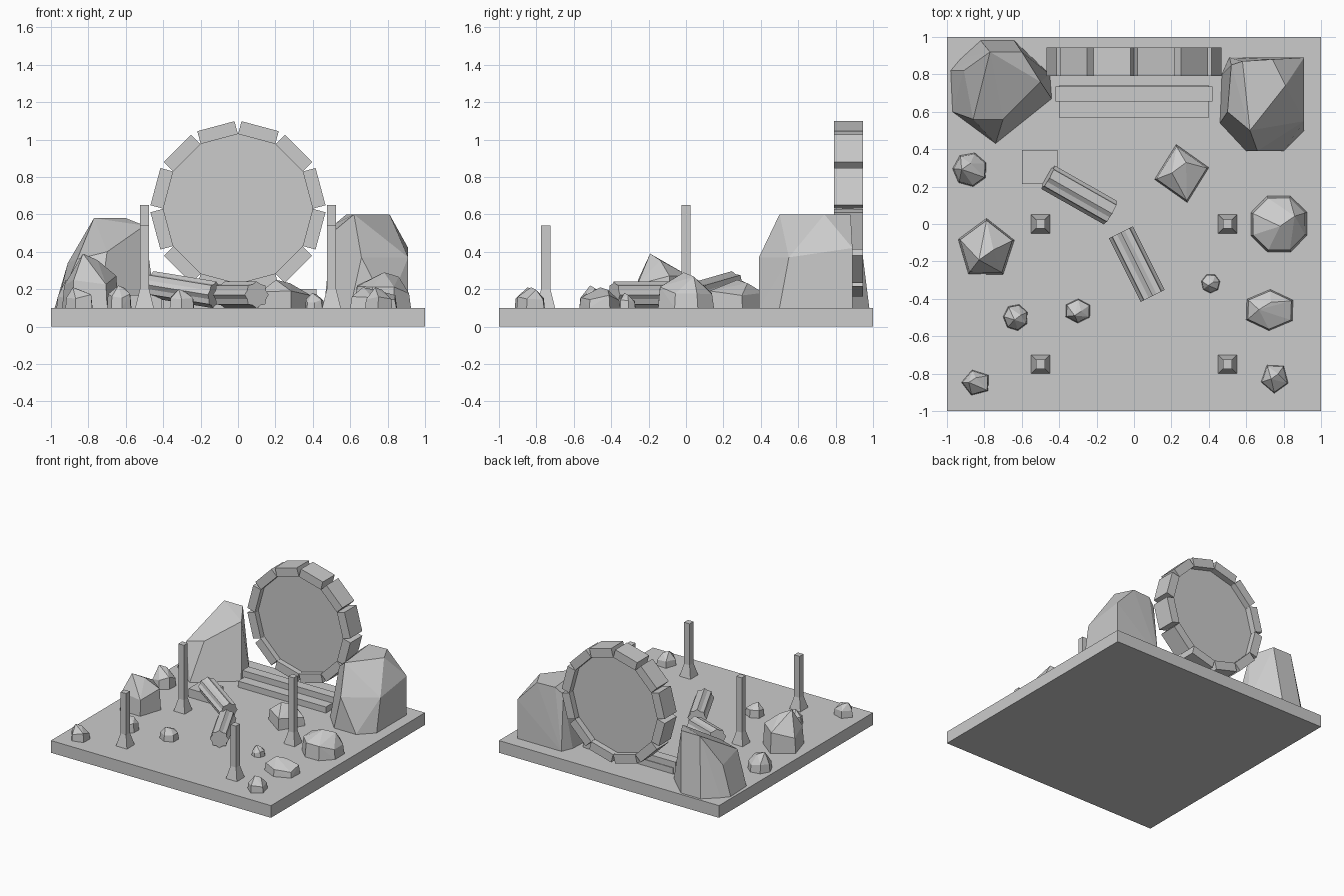
import bpy, bmesh, math, random
from mathutils import Vector, Matrix

GROUND = 0.1
random.seed(4)

if "Cube" in bpy.data.objects:
    bpy.data.objects.remove(bpy.data.objects["Cube"], do_unlink=True)

stone = bpy.data.materials.new("stone grey")
stone.use_nodes = True
stone.diffuse_color = (0.6, 0.6, 0.6, 1)
stone.node_tree.nodes["Principled BSDF"].inputs["Base Color"].default_value = stone.diffuse_color


def finish(name, bm):
    """Turn a bmesh into a flat shaded stone object."""
    bmesh.ops.recalc_face_normals(bm, faces=bm.faces)
    mesh = bpy.data.meshes.new(name)
    bm.to_mesh(mesh)
    bm.free()
    mesh.materials.append(stone)
    obj = bpy.data.objects.new(name, mesh)
    bpy.context.collection.objects.link(obj)
    return obj


def add_box(bm, low, high, turn=Matrix.Identity(4)):
    low, high = Vector(low), Vector(high)
    size = Matrix.Diagonal((*(high - low), 1))
    place = Matrix.Translation((low + high) / 2)
    bmesh.ops.create_cube(bm, size=1, matrix=turn @ place @ size)


def box(name, low, high):
    bm = bmesh.new()
    add_box(bm, low, high)
    finish(name, bm)


def hull(name, points):
    """Wrap a faceted boulder around a few points."""
    bm = bmesh.new()
    for p in points:
        bm.verts.new(p)
    res = bmesh.ops.convex_hull(bm, input=bm.verts[:])
    loose = {v for v in res["geom_interior"] + res["geom_unused"]
             if isinstance(v, bmesh.types.BMVert)}
    bmesh.ops.delete(bm, geom=list(loose), context="VERTS")
    bmesh.ops.dissolve_limit(bm, angle_limit=math.radians(2), verts=bm.verts, edges=bm.edges)
    return finish(name, bm)


def rock(name, x, y, width, depth, top, sides=6, turn=0.3, lean=(0, 0)):
    """Small rock: steep sides, uneven shoulder and an off-centre crown."""
    height = top - GROUND
    ring = [Vector((math.cos(turn + math.tau * i / sides),
                    math.sin(turn + math.tau * i / sides))) for i in range(sides)]
    span = [(min(v[k] for v in ring), max(v[k] for v in ring)) for k in (0, 1)]
    points = []
    for v in ring:
        u, w = [(v[k] - span[k][0]) / (span[k][1] - span[k][0]) - 0.5 for k in (0, 1)]
        rise = GROUND + height * random.uniform(0.35, 0.65)
        points.append((x + u * width, y + w * depth, GROUND))
        points.append((x + u * width * 0.93, y + w * depth * 0.93, rise))
    for side in (-1, 1):
        points.append((x + (lean[0] + side * 0.13) * width,
                       y + (lean[1] + side * 0.09) * depth,
                       top - height * (0.12 if side > 0 else 0)))
    hull(name, points)


def fallen_column(name, start, end, radius=0.072, flutes=8):
    """Fluted shaft lying between two points."""
    start, end = Vector(start), Vector(end)
    bm = bmesh.new()
    verts = []
    for i in range(flutes * 2):
        a = math.pi * i / flutes
        r = radius * (0.84 if i % 2 else 1)
        verts.append(bm.verts.new((r * math.cos(a), r * math.sin(a), 0)))
    face = bm.faces.new(verts)
    new = bmesh.ops.extrude_face_region(bm, geom=[face])["geom"]
    tip = [v for v in new if isinstance(v, bmesh.types.BMVert)]
    bmesh.ops.translate(bm, verts=tip, vec=(0, 0, (end - start).length))
    obj = finish(name, bm)
    obj.matrix_world = (Matrix.Translation(start)
                        @ (end - start).to_track_quat("Z", "Y").to_matrix().to_4x4())


# Ground slab, steps and a loose block
box("ground_slab", (-1, -1, 0), (1, 1, GROUND))
box("lower_step", (-0.4, 0.57, GROUND), (0.4, 0.74, 0.15))
box("upper_step", (-0.42, 0.655, GROUND), (0.42, 0.735, 0.2))
box("loose_block", (-0.6, 0.215, GROUND), (-0.41, 0.395, 0.17))

# Round gate: disc with a ring of separate stones
center = Matrix.Translation((0, 0, 0.63))
bm = bmesh.new()
bmesh.ops.create_cone(bm, cap_ends=True, segments=12, radius1=0.4, radius2=0.4, depth=0.06,
                      matrix=center @ Matrix.Translation((0, 0.865, 0))
                      @ Matrix.Rotation(math.pi / 2, 4, "X"))
finish("gate_disc", bm)
bm = bmesh.new()
for i in range(12):
    spin = Matrix.Rotation(math.tau * (i + 0.5) / 12, 4, "Y")
    add_box(bm, (-0.103, 0.79, 0.386), (0.103, 0.945, 0.457), center @ spin)
finish("gate_ring_stones", bm)

# Four posts on flared feet
for side, label in ((-1, "right"), (1, "left")):
    for y, top, row in ((0, 0.65, "rear"), (-0.75, 0.54, "front")):
        x = side * 0.5
        bm = bmesh.new()
        bmesh.ops.create_cone(bm, cap_ends=True, segments=4, radius1=0.0707, radius2=0.0354,
                              depth=0.1, matrix=Matrix.Translation((x, y, 0.15))
                              @ Matrix.Rotation(math.pi / 4, 4, "Z"))
        add_box(bm, (x - 0.025, y - 0.025, 0.2), (x + 0.025, y + 0.025, top))
        finish(f"{row}_{label}_post", bm)

# Fallen columns
fallen_column("fallen_column_rear", (-0.46, 0.25, 0.225), (-0.125, 0.06, 0.17))
fallen_column("fallen_column_front", (-0.07, -0.045, 0.17), (0.1, -0.385, 0.17))

# Two large boulders beside the gate
g = GROUND
hull("right_boulder", [
    (-.98, .82, g), (-.97, .6, g), (-.74, .43, g), (-.44, .67, g), (-.45, .8, g),
    (-.64, .98, g), (-.82, .98, g), (-.93, .88, g), (-.86, .56, .36), (-.7, .56, .4),
    (-.77, .92, .58), (-.6, .92, .58), (-.5, .76, .54), (-.91, .82, .34)])
hull("left_boulder", [
    (.47, .8, g), (.46, .54, g), (.6, .39, g), (.8, .39, g), (.91, .5, g), (.91, .89, g),
    (.51, .89, g), (.91, .55, .37), (.91, .89, .42), (.66, .39, .37), (.5, .6, .5),
    (.52, .85, .55), (.58, .87, .6), (.74, .88, .6), (.81, .74, .6), (.62, .5, .6)])

# Scattered rocks
rock("right_rear_rock", -.88, .29, .18, .18, .25, 7, 0.4, (-.1, .1))
rock("right_large_rock", -.79, -.12, .3, .3, .39, 5, 0.3, (0, -.15))
rock("left_large_rock", .775, 0, .3, .3, .29, 8, 0.4, (.15, .05))
rock("center_rear_rock", .255, .27, .29, .31, .25, 4, 0.2, (-.05, .1))
rock("left_flat_rock", .725, -.46, .25, .22, .21, 6, 0.5, (-.1, .1))
rock("right_front_rock", -.635, -.5, .13, .14, .22, 7, 0.4, (.1, 0))
rock("center_front_rock", -.3, -.465, .13, .13, .2, 6, 0.5, (0, -.1))
rock("left_pebble", .41, -.32, .1, .1, .18, 7, 0.2)
rock("right_corner_rock", -.85, -.848, .145, .135, .21, 5, 0.6, (-.1, .1))
rock("left_corner_rock", .752, -.83, .145, .15, .21, 5, 0.9, (0, .1))
